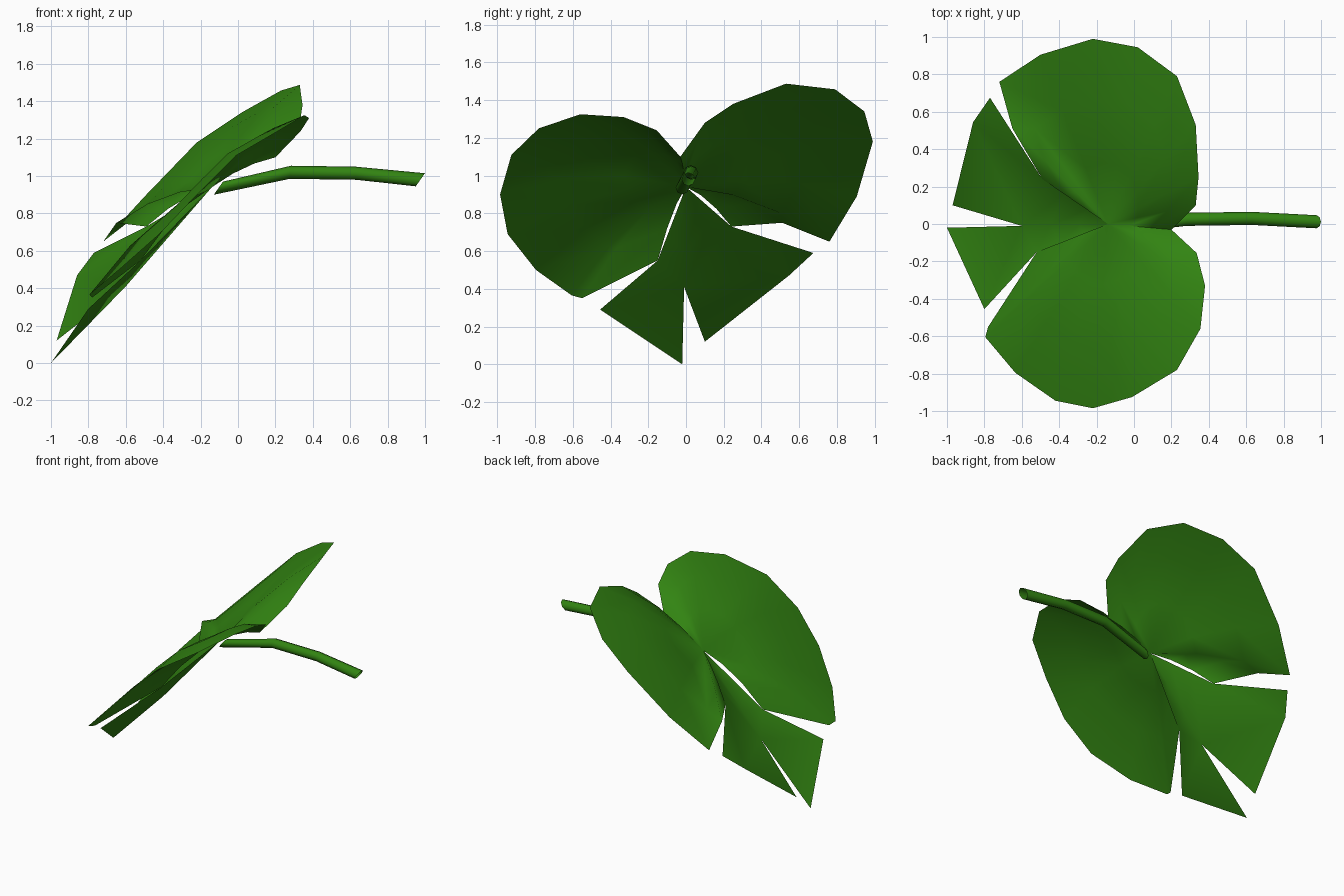
import bpy, bmesh, math
from mathutils import Vector as V

if "Cube" in bpy.data.objects:
    bpy.data.objects.remove(bpy.data.objects["Cube"])

green = bpy.data.materials.new("leaf green")
green.diffuse_color = (0.032, 0.23, 0.006, 1)
green.use_nodes = True
green.node_tree.nodes["Principled BSDF"].inputs["Base Color"].default_value = green.diffuse_color

def finish(bm, name, angle):
    me = bpy.data.meshes.new(name)
    bm.to_mesh(me)
    bm.free()
    me.materials.append(green)
    ob = bpy.data.objects.new(name, me)
    bpy.context.collection.objects.link(ob)
    bpy.ops.object.select_all(action='DESELECT')
    ob.select_set(True)
    bpy.context.view_layer.objects.active = ob
    bpy.ops.object.shade_smooth_by_angle(angle=math.radians(angle))
    return ob

# leaf: two domed lobes fanned around the stem joint, plus two torn flaps
notch = (0.20, -0.03, 1.10)
slit_a, slit_b, slit_c = (-0.49, 0.24, 0.73), (-0.60, -0.01, 0.41), (-0.52, -0.15, 0.55)
lobe_back = [notch, (.33, .10, 1.28), (.345, .25, 1.38), (.33, .53, 1.487), (.23, .79, 1.457),
             (.02, .945, 1.34), (-.22, .99, 1.18), (-.50, .905, .89), (-.72, .76, .65),
             (-.65, .51, .75), slit_a]
lobe_front = [slit_c, (-.78, -.55, .35), (-.795, -.605, .365), (-.635, -.795, .50),
              (-.42, -.945, .69), (-.22, -.985, .90), (-.01, -.925, 1.11), (.23, -.78, 1.25),
              (.355, -.56, 1.325), (.38, -.33, 1.31), (.335, -.155, 1.24), notch]
flap_back = [slit_a, (-.77, .675, .59), (-.86, .545, .47), (-.97, .10, .12), slit_b]
flap_front = [slit_b, (-1.0, -.02, 0), (-.80, -.455, .29), slit_c]
centre = V((-0.14, 0, 0.94))

bm = bmesh.new()
def face(pts):
    bm.faces.new([bm.verts.new(p) for p in pts])

def lobe(rim, bulge):
    def mid(p, t):
        d = V(p) - centre
        return centre + d * t + V((0, 0, bulge * min(1, d.length) * 4 * t * (1 - t)))
    for p, q in zip(rim, rim[1:]):
        steps = (0.33, 0.67, 1)
        face([centre, mid(p, steps[0]), mid(q, steps[0])])
        for a, b in zip(steps, steps[1:]):
            face([mid(p, a), mid(p, b), mid(q, b), mid(q, a)])

def slit_chord(a, b):
    m = [centre + (V(p) - centre) * t for t in (.33, .67, 1) for p in (a, b)]
    face([centre, m[0], m[1]])
    face([m[0], m[2], m[3], m[1]])
    face([m[2], m[4], m[5], m[3]])

lobe(lobe_back, 0.06)
lobe(lobe_front, 0.08)
slit_chord(slit_a, slit_b)
slit_chord(slit_b, slit_c)
for flap in (flap_back, flap_front):
    face(flap)
bmesh.ops.remove_doubles(bm, verts=bm.verts, dist=0.02)
bmesh.ops.triangulate(bm, faces=[f for f in bm.faces if len(f.verts) > 4])
finish(bm, "leaf_blade", 80)

# stem: open bent tube, sheared at both ends
bm = bmesh.new()
path = [(-.105, -.02, .935, .7), (.28, .025, 1.02, .1), (.63, .03, 1.015, -.05), (.975, .012, .98, .7)]
rings = []
for x, y, z, k in path:
    ring = []
    for i in range(8):
        a = math.tau * i / 8
        dy, dz = .035 * math.cos(a), .035 * math.sin(a)
        ring.append(bm.verts.new((x + k * dz, y + dy, z + dz)))
    rings.append(ring)
for r, s in zip(rings, rings[1:]):
    for i in range(8):
        j = (i + 1) % 8
        bm.faces.new((r[i], r[j], s[j], s[i]))
bmesh.ops.recalc_face_normals(bm, faces=bm.faces)
finish(bm, "stem", 60)
